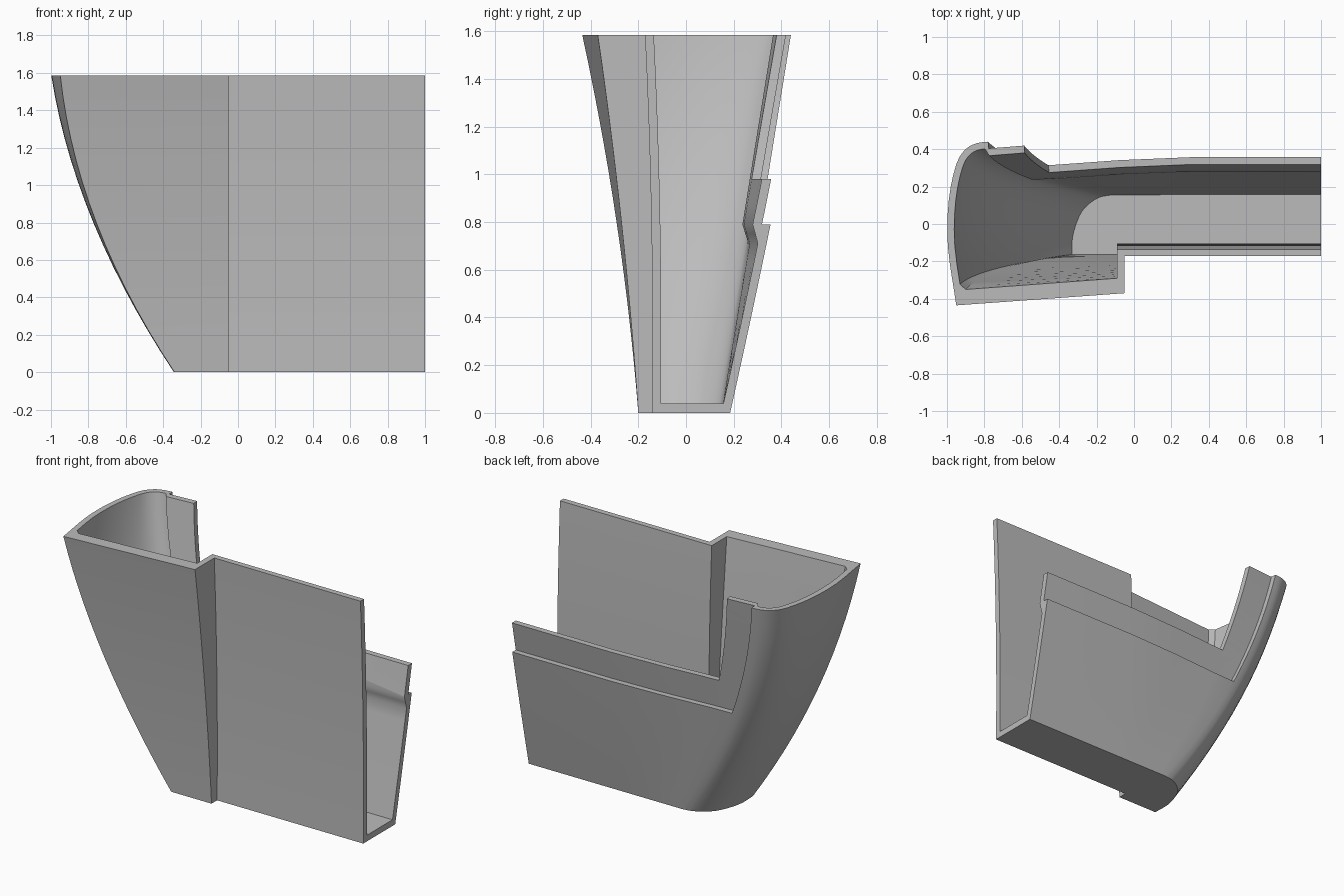
import bpy, bmesh, math
from mathutils import Vector

cube = bpy.data.objects.get("Cube")
if cube:
    bpy.data.objects.remove(cube, do_unlink=True)

HEIGHT, FLOOR, LEDGE, OPENING = 1.585, 0.04, 0.79, 0.98
WALL, REBATE = 0.037, 0.036

# Each row holds one corner of the plan at the base, at mid height and at the top
BACK = [((1, .185), (1, .355), (1, .51)),
        ((.3, .185), (.3, .355), (.3, .51)),
        ((.1, .185), (-.05, .342), (-.15, .487)),
        ((-.05, .185), (-.40, .318), (-.59, .455)),      # edge of the opening
        ((-.1, .185), (-.55, .312), (-.78, .44))]        # edge of the rebate
ROUND = [((-.16, .175), (-.62, .295), (-.84, .432)),
         ((-.22, .145), (-.69, .235), (-.9, .4)),
         ((-.28, .09), (-.74, .13), (-.95, .32)),
         ((-.322, 0), (-.765, 0), (-.99, .13)),
         ((-.342, -.09), (-.77, -.14), (-.995, -.12)),
         ((-.34, -.2), (-.755, -.29), (-.95, -.435))]
FRONT_OUT = [((-.05, -.2), (-.05, -.27), (-.05, -.37)),
             ((-.05, -.143), (-.05, -.145), (-.05, -.172)),
             ((1, -.143), (1, -.145), (1, -.172))]
FRONT_IN = [((-.31, -.16), (-.69, -.235), (-.9, -.35)),
            ((-.09, -.16), (-.09, -.22), (-.09, -.29)),
            ((-.09, -.106), (-.09, -.108), (-.09, -.135)),
            ((1.1, -.106), (1.1, -.108), (1.1, -.135))]
OPEN_COL, REBATE_COL = 3, 4


def at_height(rows, z):
    """Quadratic blend of the three key plans."""
    t = z / HEIGHT
    w = (2 * (t - .5) * (t - 1), 4 * t * (1 - t), 2 * t * (t - .5))
    return [sum((Vector(p) * k for p, k in zip(row, w)), Vector((0, 0))) for row in rows]


def shell_line(z):
    """Back wall and rounded end, with the round smoothly subdivided."""
    pts = at_height(BACK + ROUND, z)
    line = pts[:REBATE_COL + 1]
    for i in range(REBATE_COL, len(pts) - 1):
        a, b, c = pts[i - 1], pts[i], pts[i + 1]
        d = pts[i + 2] if i + 2 < len(pts) else c * 2 - b
        if i == REBATE_COL:
            a = b * 2 - c
        for s in (1 / 3, 2 / 3, 1):
            line.append(.5 * (2 * b + (c - a) * s + (2 * a - 5 * b + 4 * c - d) * s ** 2
                              + (3 * b - a - 3 * c + d) * s ** 3))
    return line


def offset(line, dist):
    """Move the line inward by dist(index)."""
    out = []
    for i, p in enumerate(line):
        t = (line[min(i + 1, len(line) - 1)] - line[max(i - 1, 0)]).normalized()
        out.append(p - Vector((t.y, -t.x)) * dist(i))
    return out


def stretch(line):
    """Run the open end past the model so cuts are clean."""
    line[0].x = 1.1
    return line


def outer_plan(z):
    return shell_line(z) + at_height(FRONT_OUT, z)


def inner_plan(z):
    jog = min(max((z - .71) / (LEDGE - .71), 0), 1) * (REBATE + .002)
    line = offset(shell_line(z), lambda i: WALL + (jog if i <= REBATE_COL else 0))
    return stretch(line)[:-1] + at_height(FRONT_IN, z)


def strip_plan(last, depth):
    def plan(z):
        line = shell_line(z)
        inside = stretch(offset(line, lambda i: depth)[:last + 1])
        outside = stretch(offset(line, lambda i: -.15)[:last + 1])
        return outside + inside[::-1]
    return plan


def levels(low, high, extra=()):
    n = 14
    even = [low + (high - low) * i / n for i in range(n + 1)]
    return sorted([z for z in even if all(abs(z - e) > .02 for e in extra)] + list(extra))


def loft(name, plan, heights):
    bm = bmesh.new()
    rings = [[bm.verts.new((p.x, p.y, z)) for p in plan(z)] for z in heights]
    for lo, hi in zip(rings, rings[1:]):
        for i in range(len(lo)):
            j = (i + 1) % len(lo)
            bm.faces.new((lo[i], lo[j], hi[j], hi[i]))
    bm.faces.new(rings[0][::-1])
    bm.faces.new(rings[-1])
    bmesh.ops.recalc_face_normals(bm, faces=bm.faces)
    mesh = bpy.data.meshes.new(name)
    bm.to_mesh(mesh)
    bm.free()
    obj = bpy.data.objects.new(name, mesh)
    bpy.context.collection.objects.link(obj)
    return obj


# Solid body and the volumes removed from it
body = loft("trough_shell", outer_plan, levels(0, HEIGHT))
cutters = [loft("hollow_cutter", inner_plan, levels(FLOOR, 1.7, (.71, LEDGE))),
           loft("rebate_cutter", strip_plan(REBATE_COL, REBATE), levels(LEDGE, 1.7)),
           loft("opening_cutter", strip_plan(OPEN_COL, .15), levels(OPENING, 1.7))]

grey = bpy.data.materials.new("plain_grey")
grey.use_nodes = True
colour = (.5, .5, .5, 1)
grey.diffuse_color = colour
grey.node_tree.nodes["Principled BSDF"].inputs["Base Color"].default_value = colour
for obj in [body] + cutters:
    obj.data.materials.append(grey)

bpy.ops.object.select_all(action='DESELECT')
bpy.context.view_layer.objects.active = body
body.select_set(True)
for cutter in cutters:
    cutter.hide_render = True
    mod = body.modifiers.new(cutter.name, 'BOOLEAN')
    mod.operation, mod.solver, mod.object = 'DIFFERENCE', 'EXACT', cutter
    bpy.ops.object.modifier_apply(modifier=mod.name)
    bpy.data.objects.remove(cutter, do_unlink=True)

bpy.ops.object.shade_smooth_by_angle(angle=math.radians(30))
